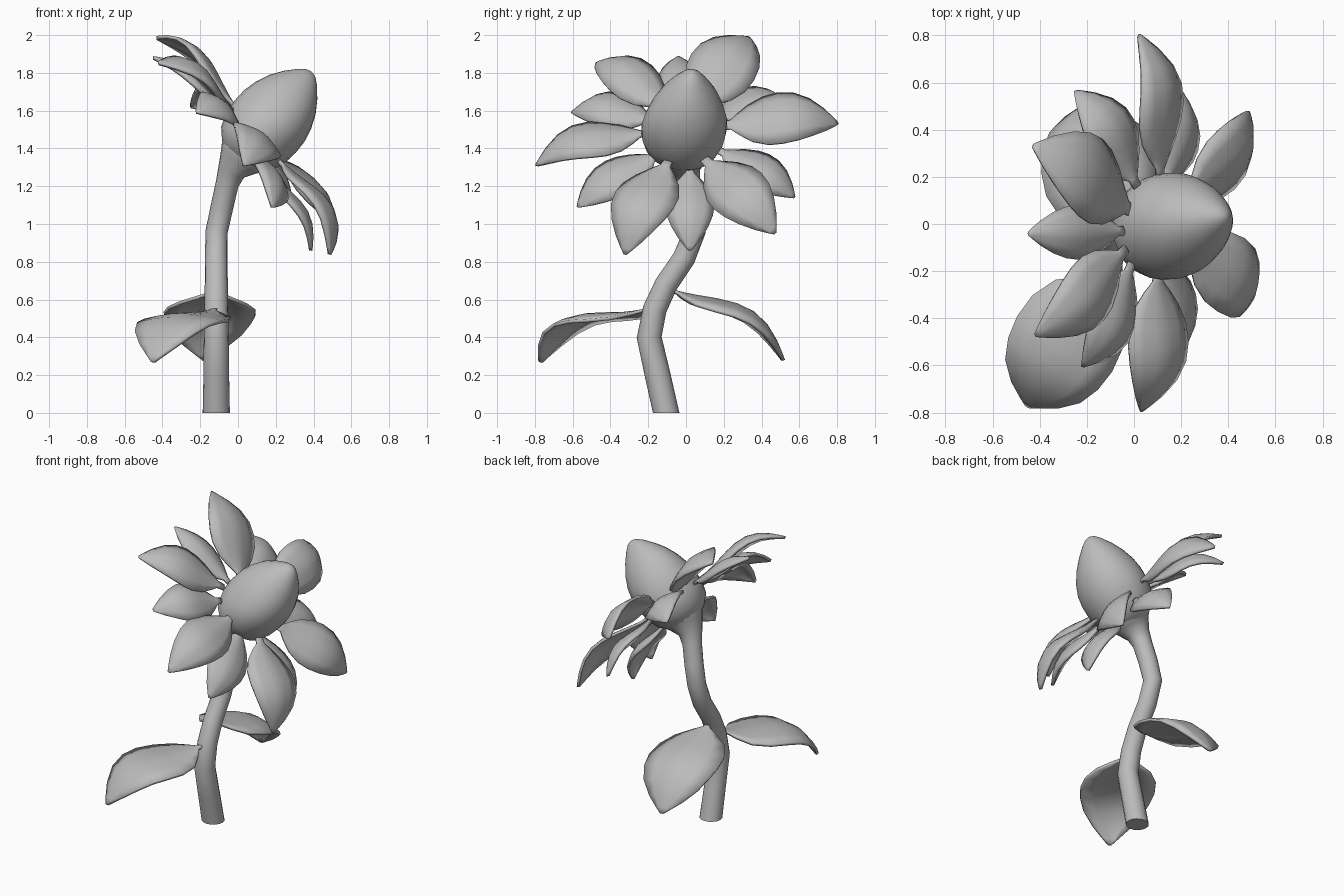
import bpy, bmesh, math
from mathutils import Vector

if "Cube" in bpy.data.objects:
    bpy.data.objects.remove(bpy.data.objects["Cube"])

grey = bpy.data.materials.new("plain_grey")
grey.diffuse_color = (0.5, 0.5, 0.5, 1)
grey.use_nodes = True
grey.node_tree.nodes["Principled BSDF"].inputs["Base Color"].default_value = grey.diffuse_color


def finish(name, bm, angle=50):
    bmesh.ops.recalc_face_normals(bm, faces=bm.faces)
    mesh = bpy.data.meshes.new(name)
    bm.to_mesh(mesh)
    bm.free()
    mesh.materials.append(grey)
    ob = bpy.data.objects.new(name, mesh)
    bpy.context.collection.objects.link(ob)
    bpy.ops.object.select_all(action='DESELECT')
    ob.select_set(True)
    bpy.context.view_layer.objects.active = ob
    bpy.ops.object.shade_smooth_by_angle(angle=math.radians(angle))
    return ob


def tube(name, path, sides, wide=1.0):
    """Skin round rings along a path of (x, y, z, radius)."""
    bm = bmesh.new()
    pts = [Vector(p[:3]) for p in path]
    rings = []
    for i, c in enumerate(pts):
        t = (pts[min(i + 1, len(pts) - 1)] - pts[max(i - 1, 0)]).normalized()
        b = t.cross(Vector((0, 1, 0))).normalized()
        a = b.cross(t)
        r = path[i][3]
        rings.append([bm.verts.new(c + a * math.cos(k * math.tau / sides) * r * wide
                                   + b * math.sin(k * math.tau / sides) * r)
                      for k in range(sides)])
    for lo, hi in zip(rings, rings[1:]):
        for k in range(sides):
            n = (k + 1) % sides
            bm.faces.new((lo[k], lo[n], hi[n], hi[k]))
    bm.faces.new(rings[0])
    bm.faces.new(rings[-1])
    return finish(name, bm)


# Blade outline: (fraction along the length, fraction of the half width)
OUTLINE = [(0, .14), (.08, .16), (.15, .42), (.25, .74), (.38, .97), (.5, 1.02),
           (.63, .95), (.76, .75), (.88, .45), (.96, .18), (1, .03)]
LEAF = [(0, .06), (.08, .08), (.13, .36), (.22, .75), (.36, .98), (.5, 1.03),
        (.63, .97), (.76, .81), (.88, .5), (.96, .2), (1, .04)]


def blade(name, base, tip, half, up, bow, droop, outline=OUTLINE, late=1.45, thick=.018):
    """Arched blade with a raised midrib and lowered edges."""
    base, tip, up = Vector(base), Vector(tip), Vector(up)
    along = (tip - base).normalized()
    base -= along * .025
    side = along.cross(up).normalized()
    up = side.cross(along)
    bm = bmesh.new()
    rows = []
    for u, w in outline:
        c = base.lerp(tip, u) + up * bow * math.sin(math.pi * u ** late)
        rows.append([bm.verts.new(c + side * v * w * half - up * droop * w * abs(v) ** 1.6)
                     for v in (-1, -.6, -.25, 0, .25, .6, 1)])
    for lo, hi in zip(rows, rows[1:]):
        for k in range(6):
            bm.faces.new((lo[k], lo[k + 1], hi[k + 1], hi[k]))
    ob = finish(name, bm)
    mod = ob.modifiers.new("thickness", 'SOLIDIFY')
    mod.thickness = thick
    mod.offset = 0
    return ob


# Bent stem that flares into the flower base
stem = tube("stem", [(-.115, -.105, 0, .072), (-.115, -.15, .2, .068), (-.115, -.195, .4, .066),
                     (-.115, -.165, .55, .063), (-.115, -.105, .68, .061), (-.115, -.01, .82, .06),
                     (-.113, .045, .96, .059), (-.085, .035, 1.09, .06), (-.058, .015, 1.21, .061),
                     (-.035, .0, 1.28, .075), (.005, -.01, 1.335, .115), (.045, -.01, 1.39, .162),
                     (.1, -.01, 1.45, .175)], 16)
for v in stem.data.vertices:  # flat foot
    if v.co.z < .05:
        v.co.z = 0

# Egg-shaped flower centre, leaning to one side and narrower at the top
start, end = Vector((-.005, -.02, 1.34)), Vector((.39, .035, 1.805))
profile = [(-.02, .06), (.04, .125), (.13, .178), (.25, .204), (.38, .213), (.5, .21), (.62, .193),
           (.74, .162), (.85, .117), (.94, .068), (.985, .035), (1, .008)]
centre = tube("flower_centre", [(*start.lerp(end, t), r) for t, r in profile], 24, 1.07)
for v in centre.data.vertices:
    v.co.y = v.co.y * (1 - .7 * max(0, v.co.z - 1.52)) - .012 + .06 * max(0, v.co.z - 1.5)

# Ring of petals: base, tip, half width, facing direction, bow
FACE = (.7, 0, .71)
petals = [
    ((-.05, -.12, 1.62), (-.42, -.47, 1.85), .14, (.6, -.1, .8), .105),
    ((-.06, -.03, 1.62), (-.45, -.04, 1.88), .11, FACE, .05),
    ((-.02, .06, 1.62), (-.43, .33, 1.985), .18, (.72, .1, .7), .1),
    ((-.02, -.19, 1.55), (-.22, -.60, 1.59), .13, FACE, .095),
    ((.1, -.22, 1.48), (.03, -.79, 1.31), .15, (.57, -.15, .77), .115),
    ((.13, -.16, 1.36), (.18, -.57, 1.09), .13, FACE, .075),
    ((.23, -.1, 1.32), (.485, -.32, .84), .165, (.75, -.1, .66), .125),
    ((.15, .02, 1.28), (.385, .02, .86), .125, FACE, .08),
    ((.23, .11, 1.33), (.485, .47, .95), .155, (.8, -.15, .45), .1),
    ((.14, .19, 1.38), (.19, .57, 1.14), .13, FACE, .075),
    ((.11, .21, 1.52), (.02, .80, 1.53), .155, (.83, .1, .56), .115),
    ((0, .18, 1.57), (-.25, .56, 1.62), .14, FACE, .095),
]
for i, (base, tip, half, up, bow) in enumerate(petals):
    blade(f"petal_{i + 1}", base, tip, half, up, bow, .045)

# Two drooping leaves on the stem
blade("left_leaf", (-.12, -.21, .545), (-.45, -.77, .27), .225, (.02, 0, 1), .135, .035, LEAF, 1.6)
blade("back_leaf", (-.12, -.08, .645), (-.18, .515, .28), .235, (.03, 0, 1), .13, .06, LEAF, 1.4)
